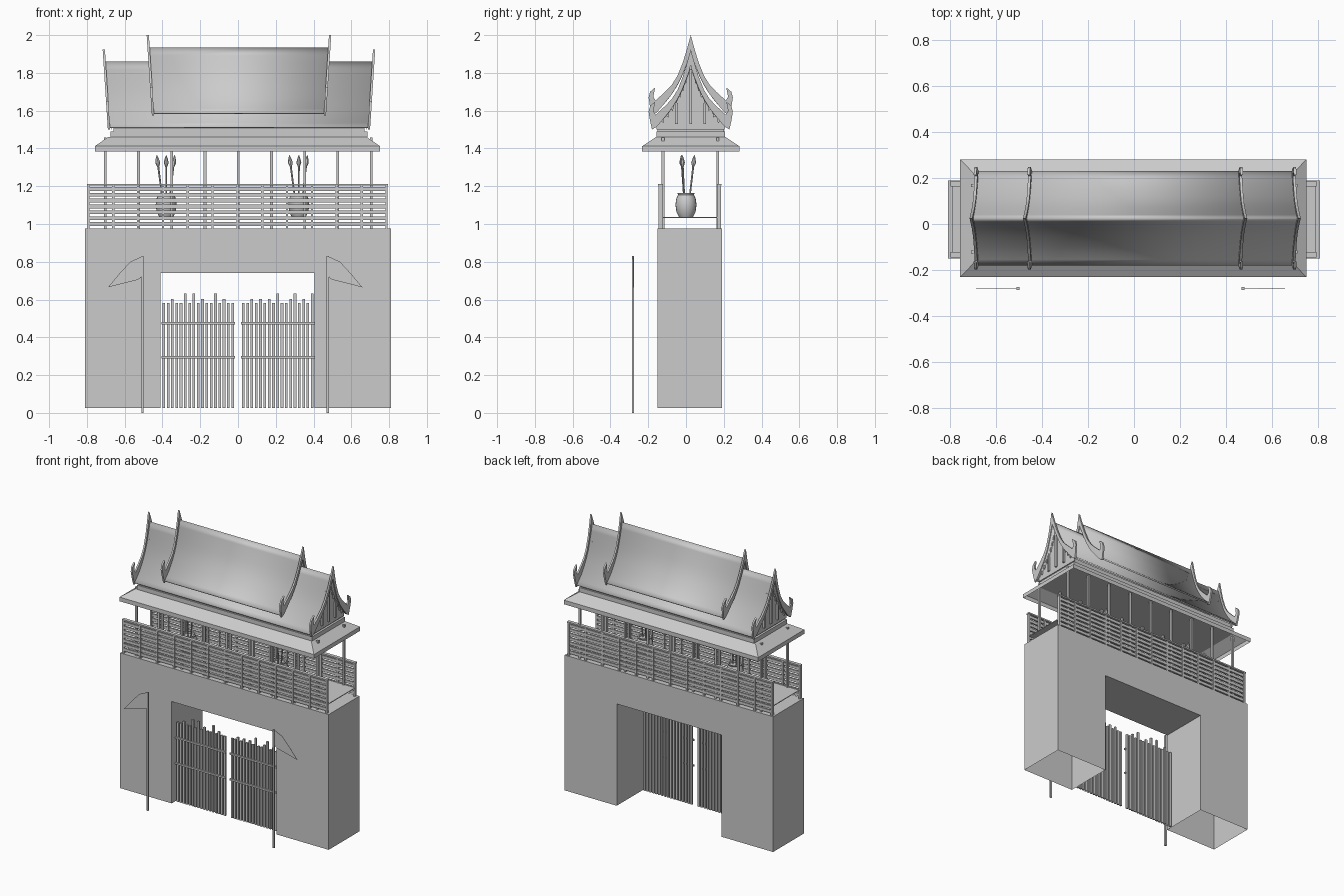
import bpy
import bmesh
import math
from mathutils import Vector

old = bpy.data.objects.get("Cube")
if old:
    bpy.data.objects.remove(old)

GREY = (0.6, 0.6, 0.6, 1)
mat = bpy.data.materials.new("plain_grey")
mat.use_nodes = True
mat.diffuse_color = GREY
mat.node_tree.nodes["Principled BSDF"].inputs["Base Color"].default_value = GREY

MID = 0.025    # roof centre line in y
RX = 0.005     # roof centre in x


def finish(bm, name, smooth=False):
    bmesh.ops.recalc_face_normals(bm, faces=bm.faces)
    mesh = bpy.data.meshes.new(name)
    bm.to_mesh(mesh)
    bm.free()
    mesh.materials.append(mat)
    obj = bpy.data.objects.new(name, mesh)
    bpy.context.collection.objects.link(obj)
    if smooth:
        bpy.ops.object.select_all(action='DESELECT')
        obj.select_set(True)
        bpy.context.view_layer.objects.active = obj
        bpy.ops.object.shade_smooth_by_angle(angle=math.radians(40))
    return obj


def add_box(bm, x0, x1, y0, y1, z0, z1):
    verts = bmesh.ops.create_cube(bm, size=1)["verts"]
    for v in verts:
        v.co = ((x0 + x1) / 2 + v.co.x * (x1 - x0),
                (y0 + y1) / 2 + v.co.y * (y1 - y0),
                (z0 + z1) / 2 + v.co.z * (z1 - z0))


def add_prism(bm, points, offset):
    """Face through 3D points, extruded by the offset vector."""
    face = bm.faces.new([bm.verts.new(p) for p in points])
    ext = bmesh.ops.extrude_face_region(bm, geom=[face], use_keep_orig=True)
    new = [g for g in ext["geom"] if isinstance(g, bmesh.types.BMVert)]
    bmesh.ops.translate(bm, vec=offset, verts=new)


def add_lathe(bm, profile, start, end, sides):
    """Rings of (radius, distance fraction) swept along start to end."""
    start, end = Vector(start), Vector(end)
    turn = (end - start).to_track_quat('Z', 'Y')
    rings = []
    for r, t in profile:
        c = start.lerp(end, t)
        rings.append([bm.verts.new(c + turn @ Vector((
            r * math.cos(math.tau * i / sides),
            r * math.sin(math.tau * i / sides), 0))) for i in range(sides)])
    for a, b in zip(rings, rings[1:]):
        for i in range(sides):
            j = (i + 1) % sides
            bm.faces.new((a[i], a[j], b[j], b[i]))
    bm.faces.new(rings[0])
    bm.faces.new(rings[-1])


# Gate wall: arch-shaped block, hollow and open underneath
bm = bmesh.new()
outline = [(-0.81, 0.025), (-0.81, 0.975), (0.81, 0.975), (0.81, 0.025),
           (0.405, 0.025), (0.405, 0.74), (-0.41, 0.74), (-0.41, 0.025)]
add_prism(bm, [(x, -0.15, z) for x, z in outline], (0, 0.34, 0))
low = [f for f in bm.faces if all(v.co.z < 0.03 for v in f.verts)]
bmesh.ops.delete(bm, geom=low, context='FACES_ONLY')
finish(bm, "gate_wall")

# Picket gate leaves: height code 0 short, 1 medium, 2 tall
for name, x0, code in (("gate_leaf_right", -0.393, "00100202010020100"),
                       ("gate_leaf_left", 0.028, "00101010200120102")):
    bm = bmesh.new()
    for i, c in enumerate(code):
        x = x0 + i * 0.0228
        top = (0.582, 0.602, 0.632)[int(c)]
        add_box(bm, x - 0.007, x + 0.007, -0.11, -0.097, 0.025, top)
    for z in (0.295, 0.475):
        add_box(bm, x0 - 0.012, x0 + 0.378, -0.118, -0.108, z - 0.006, z + 0.006)
    finish(bm, name)

# Flag poles and pennants
for side, px in ((-1, -0.505), (1, 0.475)):
    word = "left" if side > 0 else "right"
    bm = bmesh.new()
    add_box(bm, px - 0.006, px + 0.006, -0.287, -0.275, 0, 0.83)
    finish(bm, "flag_pole_" + word)
    bm = bmesh.new()
    flag = [(0, 0.83), (0.065, 0.80), (0.125, 0.735), (0.183, 0.665),
            (0.025, 0.705), (0.01, 0.715), (0, 0.735)]
    add_prism(bm, [(px + side * x, -0.281, z) for x, z in flag], (0, 0.002, 0))
    finish(bm, "pennant_" + word)

# Balcony floor
bm = bmesh.new()
add_box(bm, -0.79, 0.79, -0.125, 0.17, 1.031, 1.036)
finish(bm, "balcony_floor")

# Balcony railings, front and back
for name, y in (("front_railing", -0.135), ("back_railing", 0.175)):
    bm = bmesh.new()
    for i in range(13):
        x = -0.792 + i * 0.1315
        add_box(bm, x - 0.006, x + 0.006, y - 0.01, y + 0.01, 0.975, 1.205)
    for i in range(7):
        z = 1.0 + i * 0.031
        add_box(bm, -0.795, 0.79, y - 0.006, y + 0.006, z - 0.01, z + 0.01)
    add_box(bm, -0.8, 0.795, y - 0.012, y + 0.012, 1.203, 1.213)
    finish(bm, name)

# Slim columns holding the roof
bm = bmesh.new()
for y in (-0.122, 0.168):
    for i in range(9):
        x = -0.703 + i * 0.176
        add_box(bm, x - 0.007, x + 0.007, y - 0.007, y + 0.007, 0.975, 1.458)
finish(bm, "columns")

# Jars with spears
jar = [(0.036, 0), (0.05, 0.2), (0.056, 0.5), (0.052, 0.75), (0.042, 0.92),
       (0.046, 1), (0.036, 1), (0.036, 0.9)]
spear = [(0.004, 0), (0.005, 0.8), (0.013, 0.87), (0.008, 0.94), (0.001, 1)]
for word, x in (("right", -0.38), ("left", 0.322)):
    bm = bmesh.new()
    add_lathe(bm, jar, (x, 0, 1.036), (x, 0, 1.165), 20)
    finish(bm, "jar_" + word, True)
    bm = bmesh.new()
    for dx, dy in ((-0.05, 0.045), (0, -0.025), (0.045, -0.02)):
        add_lathe(bm, spear, (x + dx * 0.2, dy * 0.2, 1.05), (x + dx, dy, 1.365), 8)
    finish(bm, "spears_" + word, True)

# Flared eave skirt with a flat ceiling, open below
bm = bmesh.new()
rings = []
for hx, hy, z in ((0.755, 0.257, 1.383), (0.755, 0.257, 1.412), (0.685, 0.185, 1.46)):
    rings.append([bm.verts.new((sx * hx - 0.003, MID + sy * hy, z))
                  for sx, sy in ((-1, -1), (1, -1), (1, 1), (-1, 1))])
for a, b in zip(rings, rings[1:]):
    for i in range(4):
        j = (i + 1) % 4
        bm.faces.new((a[i], a[j], b[j], b[i]))
bm.faces.new(rings[-1])
finish(bm, "eave_skirt")

# Stepped band under the roof
bm = bmesh.new()
add_box(bm, RX - 0.68, RX + 0.68, MID - 0.182, MID + 0.182, 1.46, 1.49)
add_box(bm, RX - 0.665, RX + 0.665, MID - 0.175, MID + 0.175, 1.49, 1.52)
finish(bm, "roof_band")

# Two sweeping roof tiers; half profile as (distance from ridge, height)
CURVE = [(0, 1.86), (0.015, 1.817), (0.03, 1.775), (0.045, 1.736), (0.06, 1.7),
         (0.08, 1.662), (0.1, 1.63), (0.125, 1.595), (0.15, 1.565),
         (0.18, 1.536), (0.205, 1.515)]
BOARD = [(0, 1.925), (0.02, 1.852), (0.042, 1.78), (0.07, 1.71), (0.1, 1.662),
         (0.135, 1.625), (0.165, 1.598), (0.185, 1.578), (0.198, 1.598),
         (0.188, 1.648), (0.215, 1.625), (0.223, 1.595), (0.216, 1.55),
         (0.205, 1.5), (0.18, 1.515), (0.15, 1.55), (0.1, 1.612),
         (0.06, 1.68), (0.03, 1.755), (0, 1.84)]


def lean(half, z, lift):
    return half + 0.065 * (z - lift - 1.5)


for tier, half, lift in (("lower", 0.688, 0), ("upper", 0.455, 0.075)):
    path = [(-d, z) for d, z in reversed(CURVE[1:])] + CURVE
    bm = bmesh.new()
    rows = [[bm.verts.new((RX + s * lean(half, z, 0), MID + d, z + lift))
             for s in (-1, 1)] for d, z in path]
    for a, b in zip(rows, rows[1:]):
        bm.faces.new((a[0], a[1], b[1], b[0]))
    roof = finish(bm, tier + "_roof", True)
    mod = roof.modifiers.new("thickness", 'SOLIDIFY')
    mod.thickness = 0.01
    mod.offset = -1

    # Gable boards with curled ends and a tall ridge tip
    bm = bmesh.new()
    for s in (-1, 1):
        for k in (-1, 1):
            pts = [(RX + s * (lean(half, z, 0) - 0.006), MID + k * d, z + lift)
                   for d, z in BOARD]
            add_prism(bm, pts, (s * 0.012, 0, 0))
    finish(bm, tier + "_gable_boards")

# Gable panels with vertical battens and a toothed lower edge
for s, word in ((-1, "right"), (1, "left")):
    bm = bmesh.new()
    x = RX + s * 0.672
    path = [(-d, z) for d, z in reversed(CURVE[1:])] + CURVE
    pts = [(-0.18, 1.5)] + [(d, z - 0.006) for d, z in path if abs(d) < 0.19] + [(0.18, 1.5)]
    add_prism(bm, [(x, MID + d, z) for d, z in pts], (s * 0.004, 0, 0))
    for d, top in ((0, 1.82), (-0.075, 1.64), (0.075, 1.64)):
        add_box(bm, min(x, x + s * 0.016), max(x, x + s * 0.016),
                MID + d - 0.007, MID + d + 0.007, 1.53, top)
    for k in (-1, 1):
        for d, z in CURVE[2:9]:
            tooth = [(d - 0.01, z), (d + 0.008, z - 0.02), (d - 0.006, z - 0.032)]
            add_prism(bm, [(x, MID + k * a, b) for a, b in tooth], (s * 0.014, 0, 0))
    finish(bm, "gable_panel_" + word)
